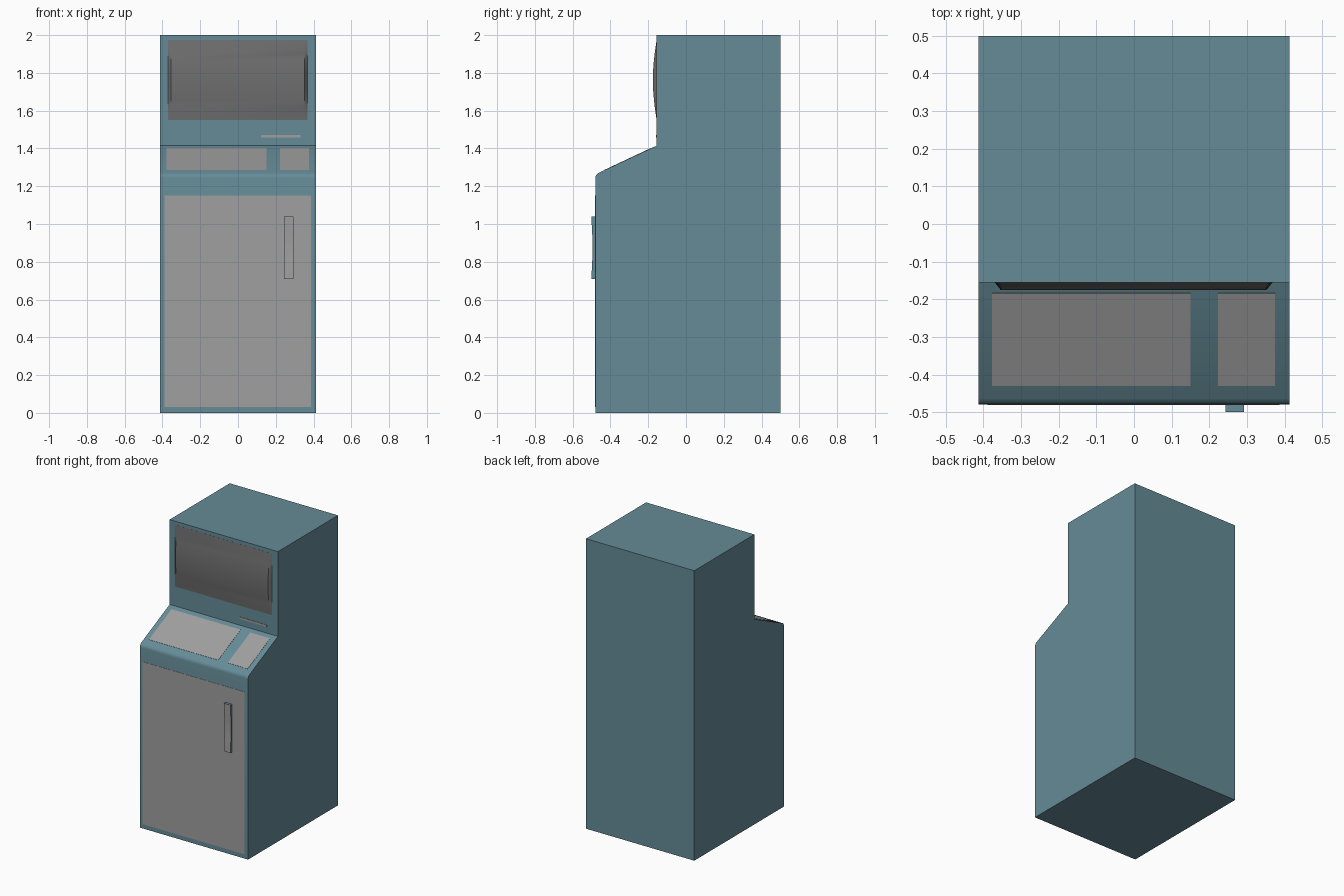
import bpy, bmesh, math
from mathutils import Vector

if "Cube" in bpy.data.objects:
    bpy.data.objects.remove(bpy.data.objects["Cube"])


def material(name, rgb):
    m = bpy.data.materials.new(name)
    m.diffuse_color = (*rgb, 1)
    m.use_nodes = True
    m.node_tree.nodes["Principled BSDF"].inputs["Base Color"].default_value = m.diffuse_color
    return m


TEAL = material("teal_paint", (0.13, 0.26, 0.31))
DARK = material("dark_glass", (0.16, 0.16, 0.16))
GREY = material("grey_panel", (0.35, 0.35, 0.35))


def loft(name, sections, mats, smooth=None):
    """Skin matching (y, z) loops, each given as (list of 3D points)."""
    bm = bmesh.new()
    loops = [[bm.verts.new(p) for p in s] for s in sections]
    n = len(loops[0])
    for a, b in zip(loops, loops[1:]):
        for i in range(n):
            j = (i + 1) % n
            bm.faces.new((a[i], a[j], b[j], b[i]))
    bm.faces.new(loops[0])
    bm.faces.new(loops[-1])
    bmesh.ops.recalc_face_normals(bm, faces=bm.faces)
    mesh = bpy.data.meshes.new(name)
    bm.to_mesh(mesh)
    bm.free()
    for m in mats:
        mesh.materials.append(m)
    ob = bpy.data.objects.new(name, mesh)
    bpy.context.collection.objects.link(ob)
    if smooth:
        bpy.ops.object.select_all(action='DESELECT')
        bpy.context.view_layer.objects.active = ob
        ob.select_set(True)
        bpy.ops.object.shade_smooth_by_angle(angle=math.radians(smooth))
    return ob


def extrude(name, profile, x0, x1, mats, smooth=None):
    return loft(name, [[(x, y, z) for y, z in profile] for x in (x0, x1)], mats, smooth)


def plate(name, x0, x1, low, high, mat, thick=0.0015):
    """Thin plate on the surface running from low to high in the y-z plane."""
    a, b = Vector(low), Vector(high)
    d = (b - a).normalized()
    out = Vector((-d.y, d.x)) * thick
    return extrude(name, [a - out, b - out, b + out, a + out], x0, x1, [mat])


# Cabinet body: stepped profile with a rounded console lip
slope = (1.415 - 1.268) / (-0.155 + 0.468)


def desk(y):
    return (y, 1.415 + slope * (y + 0.155))


extrude("cabinet_body", [
    (0.5, 0), (0.5, 2), (-0.155, 2), (-0.155, 1.415),
    desk(-0.464), (-0.473, 1.262), (-0.478, 1.254), (-0.48, 1.242), (-0.48, 0),
], -0.413, 0.413, [TEAL], smooth=35)

# Flat panels: door, console keypads, slot
plate("front_door", -0.39, 0.387, (-0.48, 0.03), (-0.48, 1.15), GREY)
for name, x0, x1 in (("console_main_panel", -0.378, 0.15), ("console_side_panel", 0.223, 0.375)):
    plate(name, x0, x1, desk(-0.43), desk(-0.184), GREY)
plate("ticket_slot", 0.122, 0.33, (-0.155, 1.459), (-0.155, 1.472), GREY, 0.003)

# Bulged screen with tapering side edges
N = 12
arc = [(math.sin(math.pi * i / N), 1.55 + 0.425 * i / N) for i in range(N + 1)]


def screen_section(x, bulge):
    front = [(x, -0.1555 - bulge * s, z) for s, z in arc]
    return front + [(x, -0.15, 1.975), (x, -0.15, 1.55)]


loft("screen", [screen_section(x, b) for x, b in
                ((-0.37, 0), (-0.354, 0.02), (0.352, 0.02), (0.368, 0))], [DARK], smooth=30)

# Door handle: bar with a shallow concave front, grey face and painted sides
front = [(-0.5 + 0.006 * math.cos(math.pi * t / 8) ** 2 * (abs(t) < 4), 0.875 + 0.165 * t / 4)
         for t in range(-4, 5)]
handle = extrude("door_handle", front + [(-0.478, 1.04), (-0.478, 0.71)], 0.243, 0.293,
                 [TEAL, GREY], smooth=30)
for f in handle.data.polygons:
    f.material_index = int(f.normal.y < -0.9)
